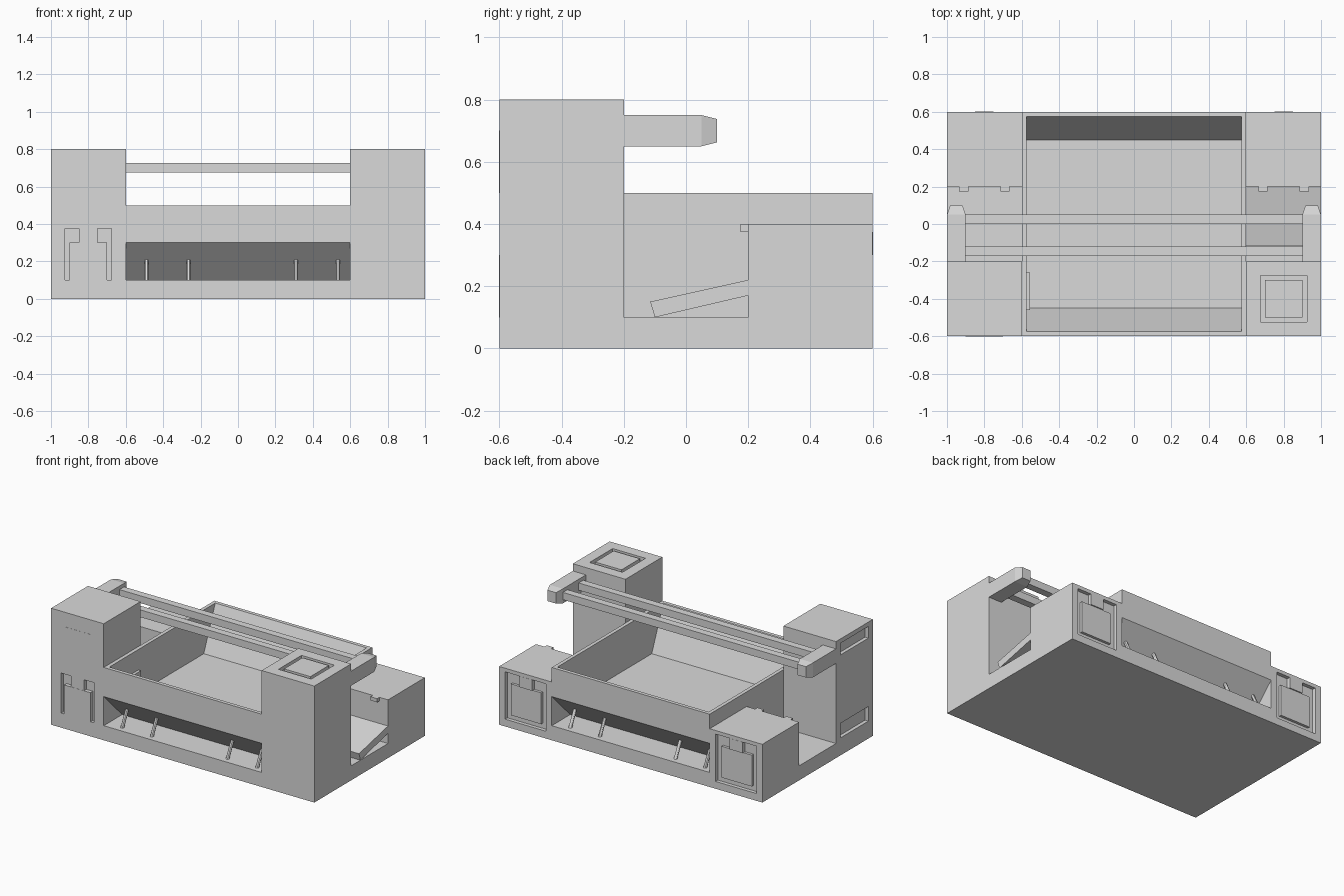
import bpy
import bmesh
from mathutils import Vector

default = bpy.data.objects.get("Cube")
if default:
    bpy.data.objects.remove(default, do_unlink=True)

grey = bpy.data.materials.new("plain grey")
grey.use_nodes = True
grey.diffuse_color = (0.7, 0.7, 0.7, 1)
grey.node_tree.nodes["Principled BSDF"].inputs["Base Color"].default_value = grey.diffuse_color


def finish(name, bm):
    bmesh.ops.recalc_face_normals(bm, faces=bm.faces[:])
    mesh = bpy.data.meshes.new(name)
    bm.to_mesh(mesh)
    bm.free()
    mesh.materials.append(grey)
    obj = bpy.data.objects.new(name, mesh)
    bpy.context.scene.collection.objects.link(obj)
    return obj


def prism(name, x0, x1, profile):
    """Extrude a (y, z) profile along x."""
    bm = bmesh.new()
    face = bm.faces.new([bm.verts.new((x0, y, z)) for y, z in profile])
    ext = bmesh.ops.extrude_face_region(bm, geom=[face])
    verts = [v for v in ext["geom"] if isinstance(v, bmesh.types.BMVert)]
    bmesh.ops.translate(bm, verts=verts, vec=(x1 - x0, 0, 0))
    return finish(name, bm)


def box(name, x0, x1, y0, y1, z0, z1):
    return prism(name, x0, x1, [(y0, z0), (y1, z0), (y1, z1), (y0, z1)])


def cut(obj, *cutters):
    for cutter in cutters:
        mod = obj.modifiers.new("cut", 'BOOLEAN')
        mod.operation = 'DIFFERENCE'
        mod.solver = 'EXACT'
        mod.object = cutter
        bpy.context.view_layer.objects.active = obj
        bpy.ops.object.modifier_apply(modifier=mod.name)
        bpy.data.objects.remove(cutter, do_unlink=True)


def rod(name, start, end, radius):
    start, end = Vector(start), Vector(end)
    axis = end - start
    bm = bmesh.new()
    bmesh.ops.create_cone(bm, cap_ends=True, segments=12, radius1=radius,
                          radius2=radius, depth=axis.length)
    bmesh.ops.rotate(bm, verts=bm.verts[:], cent=(0, 0, 0),
                     matrix=axis.to_track_quat('Z', 'Y').to_matrix())
    bmesh.ops.translate(bm, verts=bm.verts[:], vec=(start + end) / 2)
    return finish(name, bm)


# Central trough with undercut front and back
trough = prism("trough", -0.6, 0.6, [
    (-0.6, 0), (0.6, 0), (0.6, 0.1), (0.4, 0.1), (0.6, 0.3),
    (0.6, 0.5), (-0.6, 0.5), (-0.6, 0.3), (-0.4, 0.1), (-0.6, 0.1)])
cut(trough, prism("trough_cutter", -0.575, 0.575, [
    (-0.575, 0.6), (-0.575, 0.5), (-0.45, 0.2),
    (0.45, 0.2), (0.575, 0.5), (0.575, 0.6)]))
box("trough_ledge", -0.575, -0.555, -0.46, -0.26, 0.31, 0.36)

# Side hulls: tall front tower, open bay, low back block
hull_profile = [(-0.6, 0), (0.6, 0), (0.6, 0.4), (0.2, 0.4),
                (0.2, 0.1), (-0.2, 0.1), (-0.2, 0.8), (-0.6, 0.8)]
hulls = {}
for side, s in (("left", 1), ("right", -1)):
    mid = 0.8 * s
    hull = prism(side + "_hull", mid - 0.2, mid + 0.2, hull_profile)
    hulls[side] = hull

    # Back hatch: shallow recess, panel and tab
    cut(hull, box("hatch_cutter", mid - 0.155, mid + 0.155, 0.575, 0.7, 0.05, 0.375))
    box(side + "_hatch_panel", mid - 0.115, mid + 0.115, 0.575, 0.593, 0.085, 0.3)
    box(side + "_hatch_tab", mid - 0.05, mid + 0.05, 0.575, 0.601, 0.3, 0.375)

    # Small catches over the bay
    for offset in (-0.11, 0.11):
        box(side + "_bay_catch", mid + offset - 0.025, mid + offset + 0.025,
            0.175, 0.2, 0.375, 0.4)

    # Arm with chamfered tip
    arm = box(side + "_arm", mid + 0.1 * s, mid + 0.2 * s, -0.2, 0.05, 0.65, 0.75)
    bm = bmesh.new()
    bm.from_mesh(arm.data)
    bm.faces.ensure_lookup_table()
    tip = max(bm.faces, key=lambda f: f.calc_center_median().y)
    ext = bmesh.ops.extrude_face_region(bm, geom=[tip])
    centre = Vector((mid + 0.15 * s, 0.1, 0.7))
    for v in ext["geom"]:
        if isinstance(v, bmesh.types.BMVert):
            v.co = (centre.x + (v.co.x - centre.x) * 0.65, centre.y,
                    centre.z + (v.co.z - centre.z) * 0.75)
    bmesh.ops.delete(bm, geom=[tip], context='FACES_ONLY')
    bmesh.ops.recalc_face_normals(bm, faces=bm.faces[:])
    bm.to_mesh(arm.data)
    bm.free()

# Rails between the arms
for name, y in (("rear_rail", 0.0), ("front_rail", -0.17)):
    box(name, -0.9, 0.9, y, y + 0.05, 0.675, 0.725)

# Square groove on top of the left tower
cut(hulls["left"], box("groove_cutter", 0.675, 0.925, -0.525, -0.275, 0.775, 0.9))
box("tower_top_panel", 0.7, 0.9, -0.5, -0.3, 0.775, 0.8)

# Right tower: front hatch and side slots
cut(hulls["right"],
    box("front_cutter", -0.925, -0.675, -0.7, -0.575, 0.1, 0.375),
    box("low_slot_cutter", -1.1, -0.975, -0.55, -0.25, 0.12, 0.22),
    box("high_slot_cutter", -1.1, -0.975, -0.55, -0.25, 0.69, 0.77))
box("front_hatch_panel", -0.9, -0.7, -0.601, -0.575, 0.1, 0.3)
box("front_hatch_tab", -0.85, -0.75, -0.6, -0.575, 0.3, 0.375)
box("front_plate", -0.9, -0.7, -0.601, -0.59, 0.5, 0.7)

# Tilted ramp in the left bay
prism("left_ramp", 0.6, 1.0, [(-0.115, 0.15), (-0.1, 0.1), (0.2, 0.17), (0.2, 0.22)])

# Leaning pegs in both undercuts, turned half round at the back
for place, s in (("front", 1), ("back", -1)):
    for x in (-0.49, -0.265, 0.31, 0.535):
        peg = rod(place + "_peg", (x * s, -0.56 * s, 0.09), (x * s, -0.5 * s, 0.21), 0.011)
        bpy.ops.object.select_all(action='DESELECT')
        peg.select_set(True)
        bpy.context.view_layer.objects.active = peg
        bpy.ops.object.shade_smooth_by_angle()
